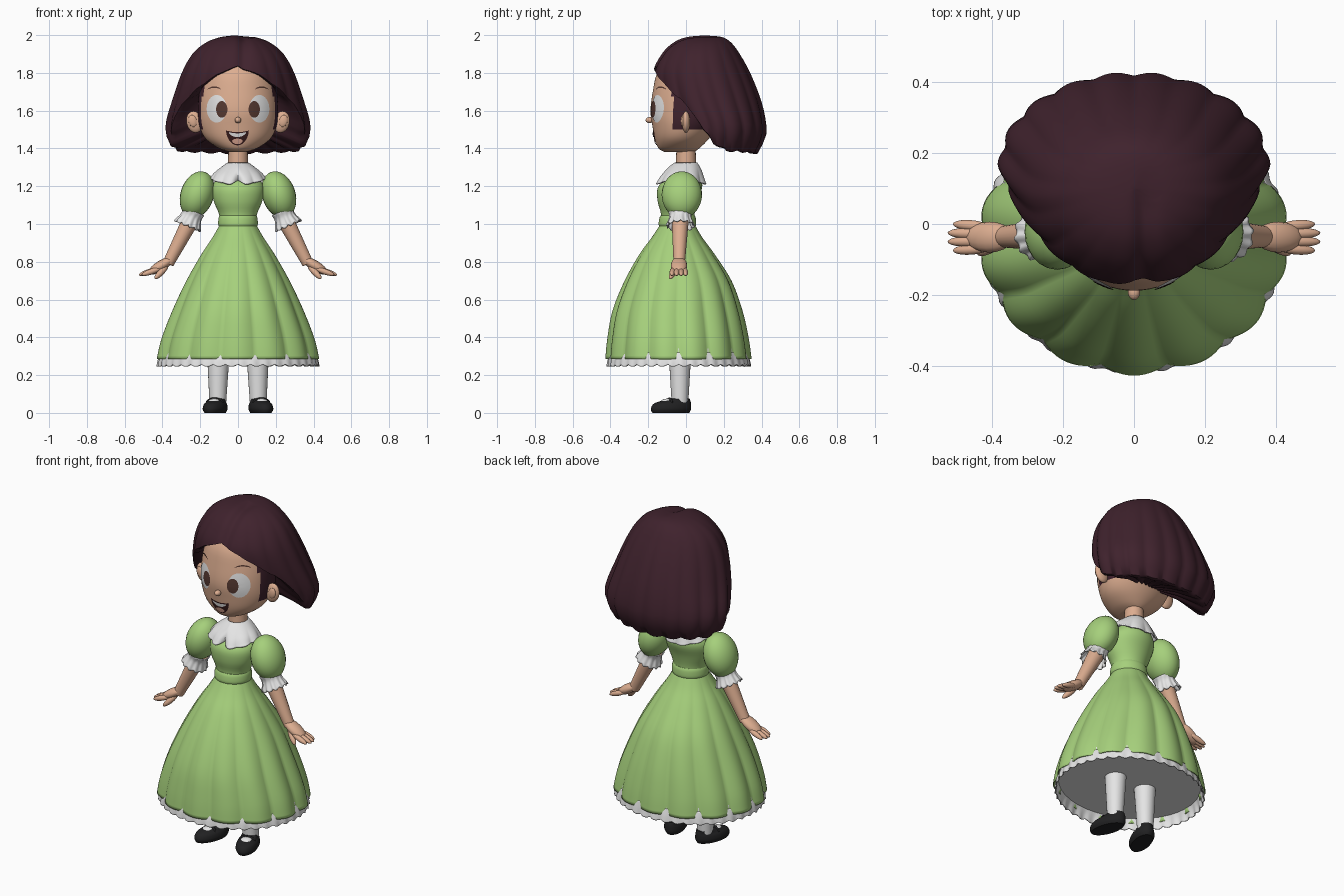
import bpy, bmesh
from math import sin, cos, pi, exp, radians
from mathutils import Vector, Matrix, Euler
from mathutils.bvhtree import BVHTree

cube = bpy.data.objects.get("Cube")
if cube:
    bpy.data.objects.remove(cube)


def material(name, *rgb):
    mat = bpy.data.materials.new(name)
    mat.use_nodes = True
    mat.diffuse_color = (*rgb, 1)
    mat.node_tree.nodes["Principled BSDF"].inputs["Base Color"].default_value = (*rgb, 1)
    return mat


green = material("dress green", .38, .63, .2)
white = material("soft white", .78, .78, .78)
skin = material("skin", .72, .42, .28)
hair_color = material("dark plum hair", .05, .016, .026)
black = material("shoe black", .015, .015, .016)
brown = material("eye brown", .09, .04, .03)
dark = material("mouth dark", .04, .012, .012)
pink = material("tongue pink", .75, .4, .3)


def finish(name, bm, mats, solid=0):
    """Turn a bmesh into a smooth shaded object."""
    bmesh.ops.remove_doubles(bm, verts=bm.verts, dist=.0001)
    bmesh.ops.recalc_face_normals(bm, faces=bm.faces)
    mesh = bpy.data.meshes.new(name)
    for face in bm.faces:
        face.smooth = True
    bm.to_mesh(mesh)
    bm.free()
    for mat in mats:
        mesh.materials.append(mat)
    mesh.set_sharp_from_angle(angle=radians(50))
    obj = bpy.data.objects.new(name, mesh)
    bpy.context.collection.objects.link(obj)
    if solid:
        obj.modifiers.new("thickness", 'SOLIDIFY').thickness = solid
    return obj


def resample(rows, steps):
    """Smooth spline through profile rows."""
    out = []
    for i in range(len(rows) - 1):
        a, b, c, d = (Vector(rows[min(max(j, 0), len(rows) - 1)]) for j in range(i - 1, i + 3))
        for j in range(steps):
            u = j / steps
            out.append(b + (c - a) * u / 2 + (a * 2 - b * 5 + c * 4 - d) * u * u / 2
                       + (b * 3 - a - c * 3 + d) * u ** 3 / 2)
    return out + [Vector(rows[-1])]


def skin_rings(rings, caps=True):
    """Bridge closed rings of points into a surface."""
    bm = bmesh.new()
    loops = [[bm.verts.new(p) for p in ring] for ring in rings]
    n = len(loops[0])
    for lower, upper in zip(loops, loops[1:]):
        for i in range(n):
            k = (i + 1) % n
            bm.faces.new((lower[i], lower[k], upper[k], upper[i]))
    if caps:
        bm.faces.new(loops[0])
        bm.faces.new(loops[-1])
    return bm


def loft_mesh(rows, n=48, steps=4, shape=None, caps=True):
    """Rows are height, half width, front y, back y; shape gives a scale and a lift."""
    rows = resample(rows, steps)
    rings = []
    for r, (z, w, front, back) in enumerate(rows):
        ring = []
        for i in range(n):
            a = 2 * pi * i / n - pi
            scale, lift = shape(a, r / (len(rows) - 1)) if shape else (1, 0)
            ring.append((w * sin(a) * scale,
                         (front + back) / 2 - (back - front) / 2 * cos(a) * scale, z + lift))
        rings.append(ring)
    return skin_rings(rings, caps)


def loft(name, mat, rows, place=None, solid=0, **options):
    bm = loft_mesh(rows, **options)
    if place:
        bm.transform(place)
    return finish(name, bm, [mat], solid)


def ball(name, mat, loc, scale, rot=(0, 0, 0), place=Matrix()):
    bm = bmesh.new()
    bmesh.ops.create_uvsphere(bm, u_segments=24, v_segments=16, radius=1)
    bm.transform(place @ Matrix.LocRotScale(Vector(loc), Euler(rot), Vector(scale)))
    return finish(name, bm, [mat])


def limb(name, mat, p, q, r1, r2, wide=1, tip=False):
    """Tapered limb, or a rounded one with a tip, between two points."""
    p, q = Vector(p), Vector(q)
    bm = bmesh.new()
    length = (q - p).length
    if tip:
        bmesh.ops.create_uvsphere(bm, u_segments=16, v_segments=10, radius=1)
        size = Vector((r1, r1 * wide, length / 2))
    else:
        bmesh.ops.create_cone(bm, cap_ends=True, segments=24, radius1=r1, radius2=r2, depth=length)
        size = Vector((1, 1, 1))
    axis = (q - p).normalized()
    side = Vector((0, 1, 0)).cross(axis).normalized()
    turn = Matrix((side, axis.cross(side), axis)).transposed()
    bm.transform(Matrix.LocRotScale((p + q) / 2, turn.to_quaternion(), size))
    return finish(name, bm, [mat])


# Head, with hair painted behind the sideburns
head_mesh = loft_mesh([(1.38, .04, -.11, .04), (1.4, .1, -.145, .07), (1.45, .17, -.165, .12),
                       (1.52, .205, -.178, .17), (1.6, .212, -.188, .2), (1.7, .205, -.176, .2),
                       (1.8, .18, -.152, .19), (1.87, .12, -.09, .15), (1.9, .03, .02, .08)], n=64)
for face in head_mesh.faces:
    spot = face.calc_center_median()
    face.material_index = int(spot.z > 1.51 and spot.y > -.07)
head_surface = BVHTree.FromBMesh(head_mesh)
finish("head", head_mesh, [skin, hair_color])


def decal(name, mat, x, z, rx, up, down, lift, bend=0):
    """Thin plate laid on the face; up and down are its half heights."""
    rings = []
    for r in range(7):
        ring = []
        for i in range(32):
            a = 2 * pi * i / 32
            px = rx * cos(a) * r / 6
            pz = sin(a) * (up if sin(a) > 0 else down) * r / 6 + bend * (px / rx) ** 2
            hit = head_surface.ray_cast(Vector((x + px, -1, z + pz)), Vector((0, 1, 0)))[0]
            ring.append(hit - Vector((0, lift, 0)))
        rings.append(ring)
    finish(name, skin_rings(rings, False), [mat])


# Face details
decal("mouth", dark, -.003, 1.482, .06, .004, .066, .003, .012)
decal("teeth", white, -.003, 1.478, .046, .002, .018, .006, .008)
decal("tongue", pink, -.003, 1.44, .028, .012, .017, .006)
ball("nose", skin, (0, -.192, 1.55), (.017, .022, .016))
for s, side in ((-1, "right"), (1, "left")):
    decal(side + "_eye", white, s * .113, 1.61, .053, .073, .073, .003)
    decal(side + "_iris", brown, s * .086, 1.607, .03, .044, .044, .006)
    decal(side + "_eyebrow", brown, s * .125, 1.725, .036, .004, .004, .004, -.012)
    ball(side + "_ear", skin, (s * .23, 0, 1.54), (.043, .022, .058), (0, s * .25, 0))
    ball(side + "_ear_hollow", skin, (s * .24, -.018, 1.545), (.022, .01, .032), (0, s * .25, 0))

# Hair: a parted bob whose hem drops from the brow to the nape and curls under
hair_rows = resample([(2, 0, .1, .1), (1.99, .09, 0, .19), (1.96, .17, -.07, .24),
                      (1.9, .24, -.13, .285), (1.8, .295, -.176, .34), (1.66, .342, -.16, .395),
                      (1.54, .375, -.1, .422), (1.46, .37, -.08, .42), (1.36, .32, -.05, .37)], 6)
hem_rows = [(0, 1.84), (25, 1.79), (45, 1.72), (63, 1.63), (73, 1.5), (85, 1.43), (105, 1.39), (181, 1.375)]


def lookup(rows, key):
    for a, b in zip(rows, rows[1:]):
        if min(a[0], b[0]) <= key <= max(a[0], b[0]):
            return Vector(a).lerp(Vector(b), (key - a[0]) / (b[0] - a[0]))
    return Vector(rows[-1])


def hair_point(a, t):
    lobes = abs(sin(9 * a + .4 * sin(2 * a))) - .6
    hem = lookup(hem_rows, abs(a) * 180 / pi)[1] - .012 * lobes * (abs(a) > 1)
    z, w, front, back = lookup(hair_rows, 2 - (2 - hem) * t * t)
    grow = 1 + .05 * lobes * t ** 1.5 * min(1, abs(a) / 1.3)
    x = w * sin(a) * grow * (1 - .1 * max(0, cos(a)))
    p = Vector((x, (front + back) / 2 - (back - front) / 2 * cos(a) * grow, z))
    part = exp(-((x - .03) / .03) ** 2) * min(1, max(0, (.16 - p.y) / .12))
    center = Vector((0, .1, 1.7))
    return center + (p - center) * (1 - .055 * part)


angles = [2 * pi * i / 144 - pi for i in range(144)]
hair_rings = [[hair_point(a, t / 24) for a in angles] for t in range(25)]
nape = Vector((0, .08, 0))
for pull, rise in ((.94, -.003), (.86, .01), (.55, .06), (.2, .1)):
    hair_rings.append([Vector((p.x * pull, nape.y + (p.y - nape.y) * pull, p.z + rise))
                       for p in hair_rings[24]])
finish("hair", skin_rings(hair_rings, False), [hair_color])

# Neck, bodice and waistband
limb("neck", skin, (0, 0, 1.24), (0, 0, 1.44), .055, .05)
loft("bodice", green, [(.98, .095, -.135, .045), (1.05, .1, -.132, .045), (1.12, .128, -.15, .06),
                       (1.19, .138, -.15, .085), (1.24, .11, -.11, .08), (1.3, .05, -.055, .055)])
loft("waistband", green, [(.985, .1, -.14, .05), (1.0, .105, -.145, .054), (1.03, .103, -.141, .052),
                          (1.045, .098, -.134, .046)])


# Collar with scalloped edge and a front notch
def collar_shape(a, t):
    notch = exp(-(a / .16) ** 2)
    return 1 + t * t * (.1 * abs(sin(5 * a)) - .3 * notch), t * (.03 * sin(a) ** 2 + .02 * notch)


loft("collar", white, [(1.325, .055, -.06, .06), (1.29, .09, -.1, .08), (1.25, .122, -.135, .092),
                       (1.21, .14, -.155, .1)], n=120, shape=collar_shape, caps=False, solid=.008)

# Pleated skirt over a scalloped petticoat
loft("skirt", green, [(1.0, .095, -.135, .045), (.93, .135, -.18, .085), (.84, .195, -.245, .15),
                      (.7, .275, -.322, .238), (.54, .35, -.385, .295), (.39, .408, -.412, .328),
                      (.285, .432, -.422, .342)], n=168, caps=False, solid=.006,
     shape=lambda a, t: (1 + .055 * min(1, t * 1.5) * (abs(cos(7 * a)) - .75), 0))
loft("petticoat_lace", white, [(.32, .41, -.4, .325), (.285, .422, -.412, .335), (.25, .428, -.418, .342)],
     n=240, caps=False, solid=.006,
     shape=lambda a, t: (1 + .01 * sin(40 * a) * t, -.012 * t * (abs(sin(20 * a)) - .6)))
loft("petticoat", white, [(.31, .41, -.4, .325), (.34, .405, -.395, .32)])

for s, side in ((-1, "right"), (1, "left")):
    # Puffed sleeve with frilled cuff
    ball(side + "_sleeve", green, (s * .216, -.022, 1.155), (.088, .107, .127), (0, -s * .32, 0))
    cuff_place = Matrix.Translation((s * .25, -.03, 1.03)) @ Matrix.Rotation(-s * .4, 4, 'Y')
    loft(side + "_cuff", white, [(.04, .06, -.065, .065), (.01, .056, -.058, .058),
                                 (-.035, .074, -.074, .074)], place=cuff_place, n=96, caps=False, solid=.006,
         shape=lambda a, t: (1 + .05 * t * sin(12 * a), -.012 * t * abs(sin(6 * a))))
    # Arm and hand
    limb(side + "_arm", skin, (s * .235, -.03, 1.05), (s * .37, -.036, .79), .047, .03)
    limb(side + "_palm", skin, (s * .34, -.036, .82), (s * .475, -.038, .738), .028, 0, 1.55, True)
    for i in range(4):
        y = -.075 + .025 * i
        reach = .525 if i in (1, 2) else .51
        limb(side + "_finger", skin, (s * .41, y * .8 - .008, .765), (s * reach, y, .73), .015, 0, 1, True)
    limb(side + "_thumb", skin, (s * .37, -.045, .785), (s * .44, -.085, .71), .017, 0, 1, True)
    # Stocking leg and strapped shoe turned outward
    limb(side + "_leg", white, (s * .107, -.032, .05), (s * .104, -.032, .34), .044, .061)
    shoe_place = Matrix.Translation((s * .118, -.07, 0)) @ Matrix.Rotation(s * .3, 4, 'Z')
    loft(side + "_shoe", black, [(0, .05, -.112, .09), (.02, .06, -.12, .1), (.045, .056, -.108, .1),
                                 (.06, .046, -.075, .098), (.075, .042, -.01, .092)], place=shoe_place)
    ball(side + "_instep", white, (0, -.025, .056), (.034, .042, .02), place=shoe_place)
    ball(side + "_strap", black, (0, -.018, .052), (.05, .013, .03), place=shoe_place)
